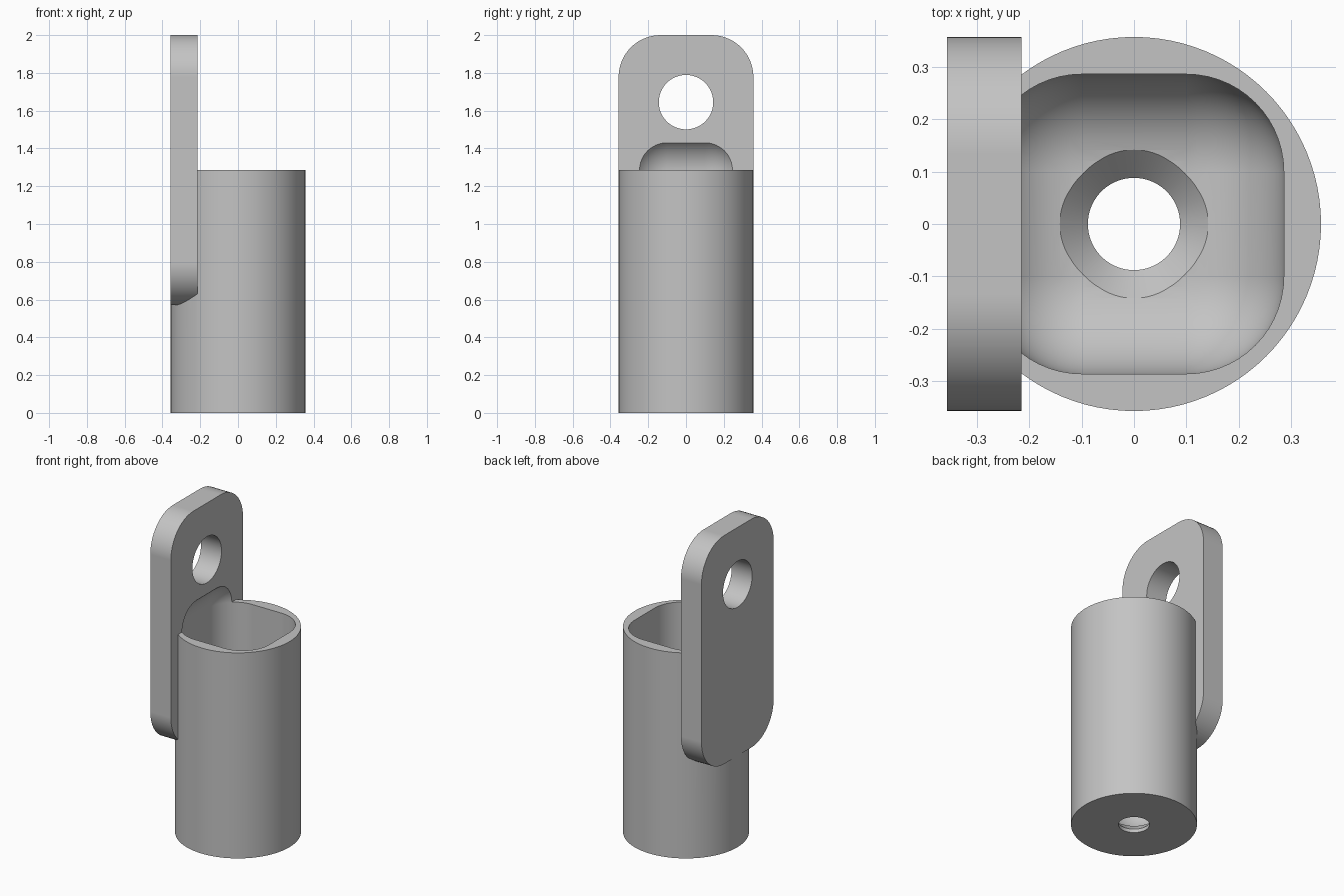
import bpy
import bmesh
from math import radians
from mathutils import Matrix, Vector

cube = bpy.data.objects.get("Cube")
if cube:
    bpy.data.objects.remove(cube, do_unlink=True)

RADIUS = 0.357       # outer radius of the socket
HEIGHT = 1.286       # height of the socket
INNER = 0.286        # half width of the pocket
ROUND = 0.186        # edge rounding of the pocket
FLOOR = 0.071        # floor thickness

grey = bpy.data.materials.new("plain_grey")
grey.use_nodes = True
colour = (0.55, 0.55, 0.55, 1)
grey.diffuse_color = colour
grey.node_tree.nodes["Principled BSDF"].inputs["Base Color"].default_value = colour


def finish(name, bm):
    bmesh.ops.recalc_face_normals(bm, faces=bm.faces)
    mesh = bpy.data.meshes.new(name)
    bm.to_mesh(mesh)
    bm.free()
    mesh.materials.append(grey)
    obj = bpy.data.objects.new(name, mesh)
    bpy.context.collection.objects.link(obj)
    return obj


def cone(name, r_low, r_high, z_low, z_high, segments=96):
    bm = bmesh.new()
    bmesh.ops.create_cone(bm, cap_ends=True, segments=segments,
                          radius1=r_low, radius2=r_high, depth=z_high - z_low,
                          matrix=Matrix.Translation((0, 0, (z_low + z_high) / 2)))
    return finish(name, bm)


def rounded_box(name, low, high, radius, axis=None, segments=14):
    """Box with all edges rounded, or only those running along one axis."""
    low, high = Vector(low), Vector(high)
    bm = bmesh.new()
    bmesh.ops.create_cube(bm, size=1, matrix=Matrix.Translation((low + high) / 2)
                          @ Matrix.Diagonal((*(high - low), 1)))
    edges = [e for e in bm.edges if axis is None
             or abs(e.verts[0].co[axis] - e.verts[1].co[axis]) > 1e-4]
    bmesh.ops.bevel(bm, geom=edges, offset=radius, segments=segments,
                    profile=0.5, affect='EDGES')
    return finish(name, bm)


def combine(target, other, operation):
    mod = target.modifiers.new(operation.lower(), 'BOOLEAN')
    mod.operation = operation
    mod.solver = 'EXACT'
    mod.object = other
    other.hide_render = True
    bpy.context.view_layer.objects.active = target
    bpy.ops.object.modifier_apply(modifier=mod.name)
    bpy.data.objects.remove(other, do_unlink=True)


# Round socket with an upright mounting tab on its right side
socket = cone("socket_with_tab", RADIUS, RADIUS, 0, HEIGHT)
tab = rounded_box("mounting_tab", (-RADIUS, -RADIUS, 0.571), (-0.215, RADIUS, 2),
                  0.222, axis=0)
combine(socket, tab, 'UNION')

# Rounded pocket, which also bites into the tab above the rim
pocket = rounded_box("pocket_cutter", (-INNER, -INNER, FLOOR),
                     (INNER, INNER, HEIGHT + ROUND - 0.002), ROUND)
combine(socket, pocket, 'DIFFERENCE')

# Countersunk screw hole through the floor
combine(socket, cone("screw_hole_cutter", 0.088, 0.088, -0.1, 0.03), 'DIFFERENCE')
combine(socket, cone("countersink_cutter", 0.088, 0.176, 0.022, 0.11), 'DIFFERENCE')

# Cross hole near the top of the tab
cross = cone("tab_hole_cutter", 0.144, 0.144, -0.3, 0.3)
cross.data.transform(Matrix.Translation((-RADIUS, 0, 1.645))
                     @ Matrix.Rotation(radians(90), 4, 'Y'))
combine(socket, cross, 'DIFFERENCE')

# Smooth curves with crisp edges
bpy.ops.object.select_all(action='DESELECT')
socket.select_set(True)
bpy.context.view_layer.objects.active = socket
bpy.ops.object.shade_smooth_by_angle(angle=radians(25))
weighted = socket.modifiers.new("even_shading", 'WEIGHTED_NORMAL')
weighted.keep_sharp = True
